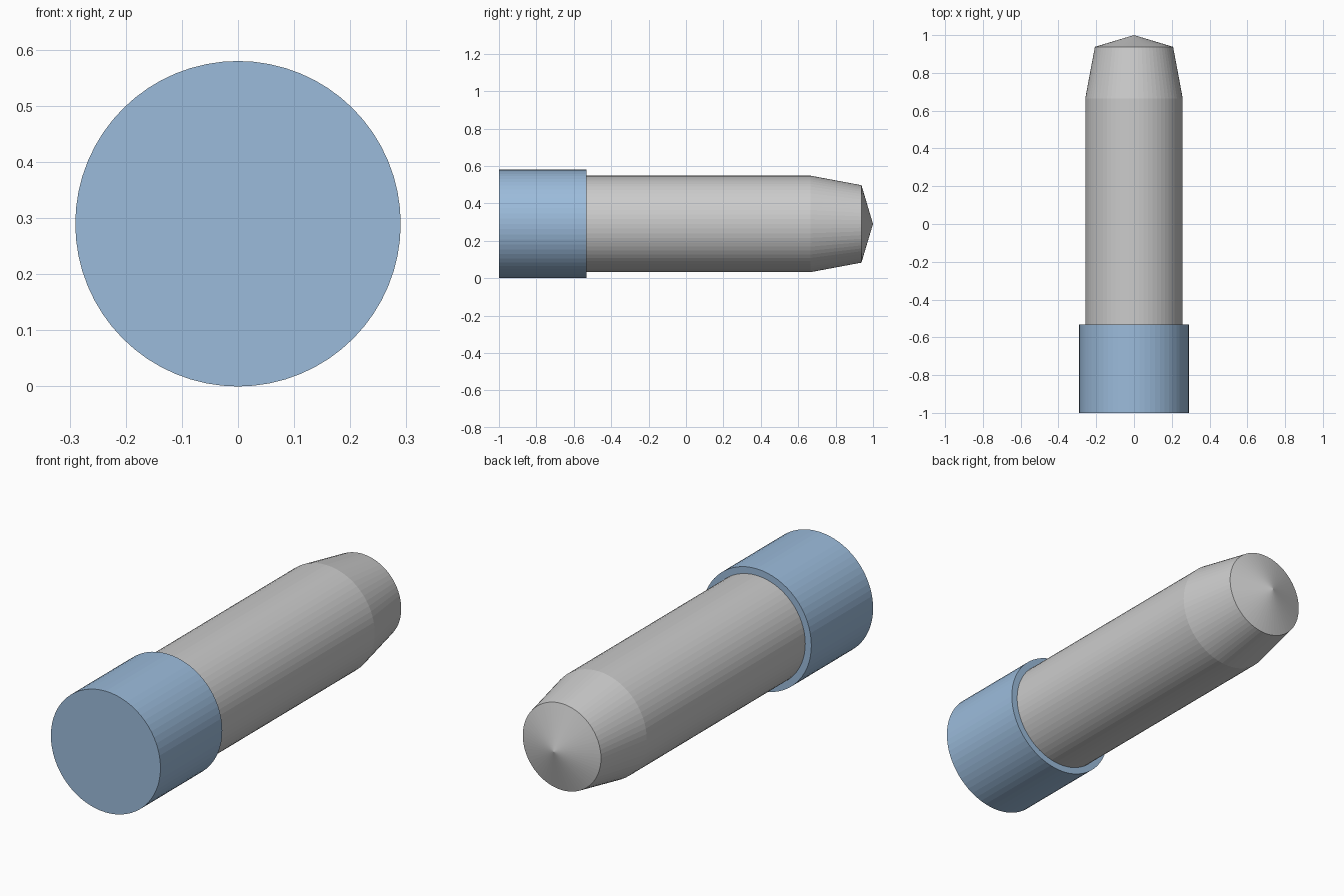
import bpy, bmesh, math

cube = bpy.data.objects.get("Cube")
if cube:
    bpy.data.objects.remove(cube, do_unlink=True)

SIDES = 64
AXIS_Z = 0.29


def material(name, colour):
    mat = bpy.data.materials.new(name)
    mat.use_nodes = True
    mat.diffuse_color = colour
    mat.node_tree.nodes["Principled BSDF"].inputs["Base Color"].default_value = colour
    return mat


def turned(name, profile, mat):
    """Revolve (y, radius) points around the long axis; radius 0 makes a tip."""
    bm = bmesh.new()
    rings = []
    for y, r in profile:
        count = SIDES if r > 0 else 1
        angles = [2 * math.pi * i / SIDES for i in range(count)]
        rings.append([bm.verts.new((r * math.sin(a), y, r * math.cos(a))) for a in angles])
    for a, b in zip(rings, rings[1:]):
        for i in range(SIDES):
            j = (i + 1) % SIDES
            if len(b) == 1:
                bm.faces.new((a[i], a[j], b[0]))
            else:
                bm.faces.new((a[i], a[j], b[j], b[i]))
    # Flat discs close the blunt ends
    for ring in (rings[0], rings[-1]):
        if len(ring) > 1:
            bm.faces.new(ring)
    bmesh.ops.recalc_face_normals(bm, faces=bm.faces)
    mesh = bpy.data.meshes.new(name)
    bm.to_mesh(mesh)
    bm.free()
    mesh.materials.append(mat)
    obj = bpy.data.objects.new(name, mesh)
    obj.location.z = AXIS_Z
    bpy.context.collection.objects.link(obj)
    return obj


blue = material("soft blue", (0.33, 0.50, 0.71, 1))
grey = material("light grey", (0.60, 0.60, 0.60, 1))

# Wide cap at the front
turned("cap", [(-1, 0.29), (-0.533, 0.29)], blue)

# Shaft with tapered shoulder and shallow conical tip
turned("shaft", [(-0.56, 0.258), (0.665, 0.258), (0.938, 0.207), (1, 0)], grey)
